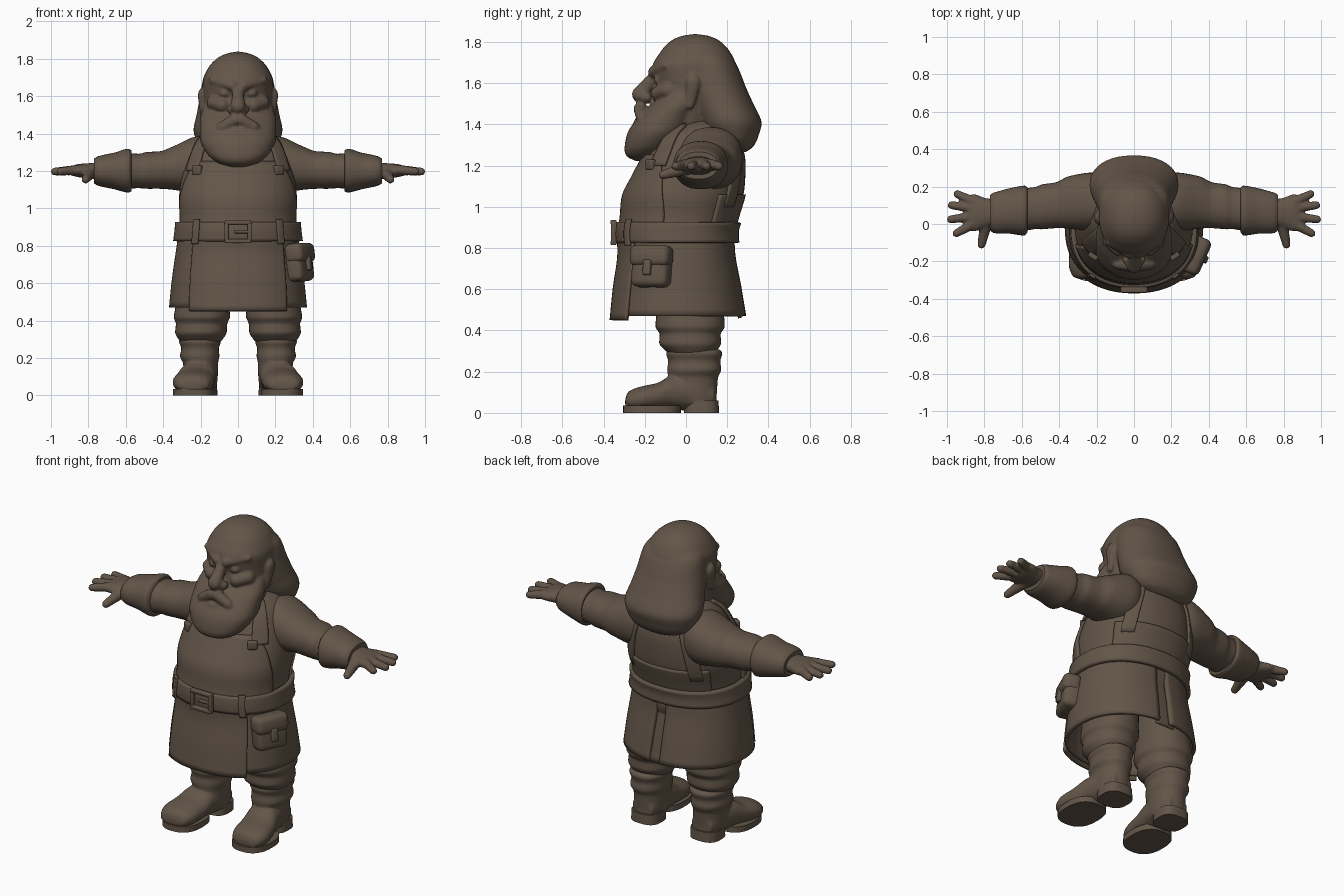
import bpy, bmesh, math
from mathutils import Vector, Matrix

if "Cube" in bpy.data.objects:
    bpy.data.objects.remove(bpy.data.objects["Cube"], do_unlink=True)

brown = bpy.data.materials.new("clay brown")
brown.use_nodes = True
COLOUR = (0.125, 0.092, 0.066, 1)
brown.diffuse_color = COLOUR
brown.node_tree.nodes["Principled BSDF"].inputs["Base Color"].default_value = COLOUR


def finish(bm, name, voxel=0, smooth=3, thick=0):
    """Turn a bmesh into a smooth-shaded object, optionally fused or thickened."""
    bmesh.ops.recalc_face_normals(bm, faces=bm.faces)
    mesh = bpy.data.meshes.new(name)
    bm.to_mesh(mesh)
    bm.free()
    mesh.materials.append(brown)
    ob = bpy.data.objects.new(name, mesh)
    bpy.context.collection.objects.link(ob)
    if thick:
        mod = ob.modifiers.new("thickness", "SOLIDIFY")
        mod.thickness, mod.offset = thick, 0
    if voxel:
        mod = ob.modifiers.new("fuse", "REMESH")
        mod.mode, mod.voxel_size, mod.use_smooth_shade = "VOXEL", voxel, True
        mod = ob.modifiers.new("soften", "SMOOTH")
        mod.factor, mod.iterations = 0.5, smooth
    bpy.ops.object.select_all(action="DESELECT")
    ob.select_set(True)
    bpy.context.view_layer.objects.active = ob
    bpy.ops.object.shade_smooth_by_angle(angle=math.radians(45))
    return ob


def spline(keys, t):
    """Monotone cubic through rows whose first value is the position."""
    i = 0
    while i < len(keys) - 2 and t > keys[i + 1][0]:
        i += 1
    h = keys[i + 1][0] - keys[i][0]
    s = (t - keys[i][0]) / h

    def secant(j, c):
        return (keys[j + 1][c] - keys[j][c]) / (keys[j + 1][0] - keys[j][0])

    def slope(j, c):
        if j == 0 or j == len(keys) - 1:
            return secant(min(j, len(keys) - 2), c)
        a, b = secant(j - 1, c), secant(j, c)
        return 2 * a * b / (a + b) if a * b > 0 else 0

    out = []
    for c in range(1, len(keys[0])):
        p, q, m, n = keys[i][c], keys[i + 1][c], slope(i, c) * h, slope(i + 1, c) * h
        d = q - p
        out.append(p + s * m + s * s * (3 * d - 2 * m - n) + s ** 3 * (m + n - 2 * d))
    return out


def oval(a, power):
    s, c = math.sin(a), math.cos(a)
    return (math.copysign(abs(s) ** (2 / power), s), math.copysign(abs(c) ** (2 / power), c))


def loft(bm, keys, axis="z", side=1, power=2.2, n=40, sub=5):
    """Closed tube; rows are position, two centre values, two radii."""
    rings = []
    for i in range((len(keys) - 1) * sub + 1):
        k, f = divmod(i, sub)
        t = keys[k][0] if f == 0 else keys[k][0] + (keys[k + 1][0] - keys[k][0]) * f / sub
        c1, c2, r1, r2 = spline(keys, t)
        ring = []
        for j in range(n):
            u, v = oval(math.tau * j / n, power)
            u, v = c1 + max(r1, .003) * u, c2 + max(r2, .003) * v
            x, y, z = {"z": (u, v, t), "x": (t, u, v), "y": (u, t, v)}[axis]
            ring.append(bm.verts.new((side * x, y, max(z, 0))))
        rings.append(ring)
    for a, b in zip(rings, rings[1:]):
        for j in range(n):
            bm.faces.new((a[j], a[j - 1], b[j - 1], b[j]))
    bm.faces.new(rings[0])
    bm.faces.new(rings[-1])


def blob(bm, p, q, r0, r1, side=1, steps=8, squash=(1, 1, 1)):
    """Tapered chain of balls from p to q."""
    for i in range(steps + 1):
        c = Vector(p).lerp(Vector(q), i / steps)
        c.x *= side
        place = Matrix.Translation(c) @ Matrix.Diagonal((*squash, 1))
        bmesh.ops.create_icosphere(bm, subdivisions=2, radius=r0 + (r1 - r0) * i / steps, matrix=place)


def box(name, centre, size, turn=None, bevel=0.012):
    bm = bmesh.new()
    bmesh.ops.create_cube(bm, size=1, matrix=Matrix.Diagonal((*size, 1)))
    bmesh.ops.bevel(bm, geom=bm.edges[:], offset=bevel, segments=3, profile=0.5, affect="EDGES")
    bm.transform(Matrix.Translation(centre) @ (turn or Matrix()))
    return finish(bm, name)


# Coat body profile: height, centre, half width, half depth
TORSO = [(.45, 0, -.03, .365, .32), (.6, 0, -.035, .35, .3), (.8, 0, -.04, .322, .272),
         (.87, 0, -.045, .312, .272), (.95, 0, -.03, .306, .277), (1.05, 0, -.01, .315, .287),
         (1.15, 0, .02, .305, .268), (1.25, 0, .045, .28, .24), (1.35, 0, .06, .235, .19),
         (1.4, 0, .08, .18, .14), (1.44, 0, .09, .07, .07)]


def on_body(a, z, off):
    """Point on the coat; angle runs from the front toward the model's left."""
    _, cy, rx, ry = spline(TORSO, z)
    u, v = oval(a, 2.2)
    return ((rx + off) * u, cy - (ry + off) * v, z)


def panel(name, z0, z1, edges, off, thick, n=32, rows=14):
    """Cloth strip hugging the coat; edges(f) gives its angle range at height f."""
    bm = bmesh.new()
    grid = []
    for i in range(rows + 1):
        a0, a1 = edges(i / rows)
        z = z0 + (z1 - z0) * i / rows
        grid.append([bm.verts.new(on_body(a0 + (a1 - a0) * j / n, z, off)) for j in range(n + 1)])
    for a, b in zip(grid, grid[1:]):
        for j in range(n):
            bm.faces.new((a[j], a[j + 1], b[j + 1], b[j]))
    bmesh.ops.remove_doubles(bm, verts=bm.verts, dist=0.0005)
    return finish(bm, name, thick=thick)


# Coat, apron, straps and belt
bm = bmesh.new()
loft(bm, [(.72, 0, -.04, .3, .25)] + TORSO[2:], n=64)
finish(bm, "coat_body")
panel("coat_skirt", .47, .9, lambda f: (-3.1 + .04 * f, 3.02 + .05 * f), -.004, .02, n=90)
panel("coat_skirt_overlap", .46, .86, lambda f: (3.0, 3.3 - .1 * f), -.026, .014, n=8)
panel("apron_skirt", .45, .88, lambda f: (-.72 - .05 * f, .72 + .05 * f), .012, .018, n=40)
panel("apron_bib", .88, 1.25, lambda f: (-1.35 + .5 * f * f, 1.35 - .5 * f * f), .006, .018, n=40)
panel("back_yoke", .88, 1.06, lambda f: (2.15, 4.13), .004, .014)
panel("belt", .825, .925, lambda f: (-math.pi, math.pi), .016, .026, n=90, rows=6)
for s, label in ((1, "left"), (-1, "right")):
    panel(label + "_front_strap", 1.2, 1.4, lambda f: (s * .72, s * 1.08), .012, .014, n=8)
    panel(label + "_back_strap", 1.0, 1.4, lambda f: (s * (2.3 + .1 * f), s * (2.55 + .15 * f)), .008, .014, n=8)
    panel(label + "_belt_loop", .81, .94, lambda f: (s * .62, s * .74), .032, .014, n=6)
    x, y, z = on_body(s * .74, 1.205, .018)
    box(label + "_strap_button", (x, y, z), (.055, .03, .05), Matrix.Rotation(s * .6, 4, "Z"), .008)

# Buckle frame and prong
for z in (.825, .925):
    box("buckle_bar", (0, -.352, z), (.14, .03, .022), bevel=.006)
for x in (-.062, .062):
    box("buckle_post", (x, -.35, .875), (.022, .03, .11), bevel=.006)
box("buckle_prong", (.02, -.355, .875), (.08, .016, .016), bevel=.005)

# Hip pouch with flap and clasp
turn = Matrix.Rotation(-.42, 4, "Z") @ Matrix.Rotation(-.12, 4, "Y")
for name, offset, size in (("pouch", (0, 0, 0), (.1, .19, .2)), ("pouch_flap", (.012, 0, .05), (.105, .205, .105)),
                           ("pouch_clasp", (.058, 0, -.01), (.025, .04, .075))):
    box(name, Vector((.325, -.165, .71)) + turn @ Vector(offset), size, turn, min(size) * .3)

# Arms, cuffs and hands
SLEEVE = [(.1, .12, 1.25, .11, .12), (.22, .12, 1.235, .155, .15), (.35, .115, 1.215, .14, .115),
          (.42, .1, 1.205, .122, .1), (.49, .092, 1.203, .12, .098), (.53, .085, 1.2, .112, .092),
          (.6, .075, 1.2, .115, .095)]
CUFF = [(.57, .075, 1.2, .12, .108), (.585, .072, 1.202, .133, .117), (.66, .07, 1.2, .122, .098),
        (.75, .06, 1.2, .108, .078), (.77, .06, 1.2, .095, .066)]
PALM = [(.72, .06, 1.2, .07, .05), (.79, .06, 1.2, .078, .042), (.86, .06, 1.202, .1, .034),
        (.89, .06, 1.2, .085, .024)]
FINGERS = [(.12, .945, .16), (.085, .975, .1), (.04, .98, .025), (0, .95, -.05)]
for s, label in ((1, "left"), (-1, "right")):
    bm = bmesh.new()
    loft(bm, SLEEVE, "x", s)
    finish(bm, label + "_sleeve")
    bm = bmesh.new()
    loft(bm, CUFF, "x", s)
    finish(bm, label + "_cuff")
    bm = bmesh.new()
    loft(bm, PALM, "x", s)
    for base, x, y in FINGERS:
        blob(bm, (.86, base, 1.205), (x, y, 1.197), .029, .022, s, 10)
    blob(bm, (.79, .01, 1.19), (.815, -.11, 1.155), .036, .023, s)
    finish(bm, label + "_hand", voxel=.007, smooth=4)

# Trousers and boots
TROUSER = [(.28, .2, .03, .1, .1), (.3, .2, .025, .118, .122), (.34, .198, .02, .138, .15), (.38, .195, .02, .137, .148),
           (.42, .193, .02, .15, .168), (.47, .19, .02, .145, .165), (.75, .16, 0, .14, .15)]
SHAFT = [(.04, .2, .045, .085, .105), (.1, .2, .035, .092, .115), (.17, .2, .035, .093, .12),
         (.21, .205, .04, .106, .132), (.25, .203, .04, .1, .126), (.29, .203, .04, .113, .138),
         (.31, .203, .04, .1, .12)]
FOOT = [(-.295, .245, .05, .05, .02), (-.28, .243, .06, .085, .043), (-.21, .24, .07, .11, .06),
        (-.14, .23, .08, .107, .065), (-.06, .215, .1, .098, .085), (.06, .2, .1, .09, .09), (.14, .2, .08, .065, .06)]
for s, label in ((1, "left"), (-1, "right")):
    bm = bmesh.new()
    loft(bm, TROUSER, side=s)
    finish(bm, label + "_trouser_leg")
    bm = bmesh.new()
    loft(bm, SHAFT, side=s)
    loft(bm, FOOT, "y", s)
    finish(bm, label + "_boot", voxel=.009)
    bm = bmesh.new()
    loft(bm, [(0, .235, -.165, .112, .14), (.035, .235, -.165, .112, .14)], side=s, power=2.5, sub=1)
    loft(bm, [(0, .2, .075, .09, .085), (.06, .2, .075, .088, .083)], side=s, power=2.8, sub=1)
    finish(bm, label + "_sole_and_heel")

# Head, hair and beard fused into one sculpted form
SKULL = [(1.25, 0, -.01, .12, .12), (1.45, 0, -.01, .17, .15), (1.55, 0, .02, .18, .175), (1.6, 0, .04, .186, .188),
         (1.68, 0, .04, .188, .203), (1.75, 0, .045, .16, .17), (1.8, 0, .045, .115, .125),
         (1.828, 0, .045, .06, .07), (1.838, 0, .045, .01, .01)]
HAIR = [(1.265, 0, .26, .08, .03), (1.29, 0, .25, .16, .075), (1.34, 0, .23, .212, .12), (1.42, 0, .21, .238, .155),
        (1.5, 0, .175, .222, .152), (1.6, 0, .135, .203, .148), (1.7, 0, .11, .185, .13), (1.78, 0, .08, .12, .09)]
BEARD = [(1.222, 0, -.21, .04, .035), (1.245, 0, -.205, .11, .083), (1.3, 0, -.175, .172, .122),
         (1.38, 0, -.125, .205, .148), (1.46, 0, -.075, .205, .135), (1.53, 0, -.02, .19, .115), (1.58, 0, .01, .175, .08)]
bm = bmesh.new()
for keys in (SKULL, HAIR, BEARD):
    loft(bm, keys)
blob(bm, (0, -.145, 1.645), (0, -.222, 1.545), .026, .042)
for s in (1, -1):
    blob(bm, (.03, -.195, 1.53), (.04, -.19, 1.53), .03, .024, s, 2)
    blob(bm, (.03, -.155, 1.655), (.135, -.095, 1.685), .03, .022, s)
    blob(bm, (.07, -.138, 1.615), (.08, -.135, 1.615), .021, .021, s, 2)
    blob(bm, (.085, -.135, 1.55), (.13, -.09, 1.565), .037, .04, s, 4)
    blob(bm, (.015, -.222, 1.475), (.085, -.215, 1.435), .034, .03, s)
    blob(bm, (.085, -.215, 1.435), (.135, -.18, 1.385), .03, .014, s)
    blob(bm, (.193, .035, 1.6), (.187, .02, 1.5), .045, .028, s, squash=(.5, .8, 1))
blob(bm, (-.025, -.23, 1.41), (.025, -.23, 1.41), .024, .024)
finish(bm, "head_hair_and_beard", voxel=.008, smooth=3)
